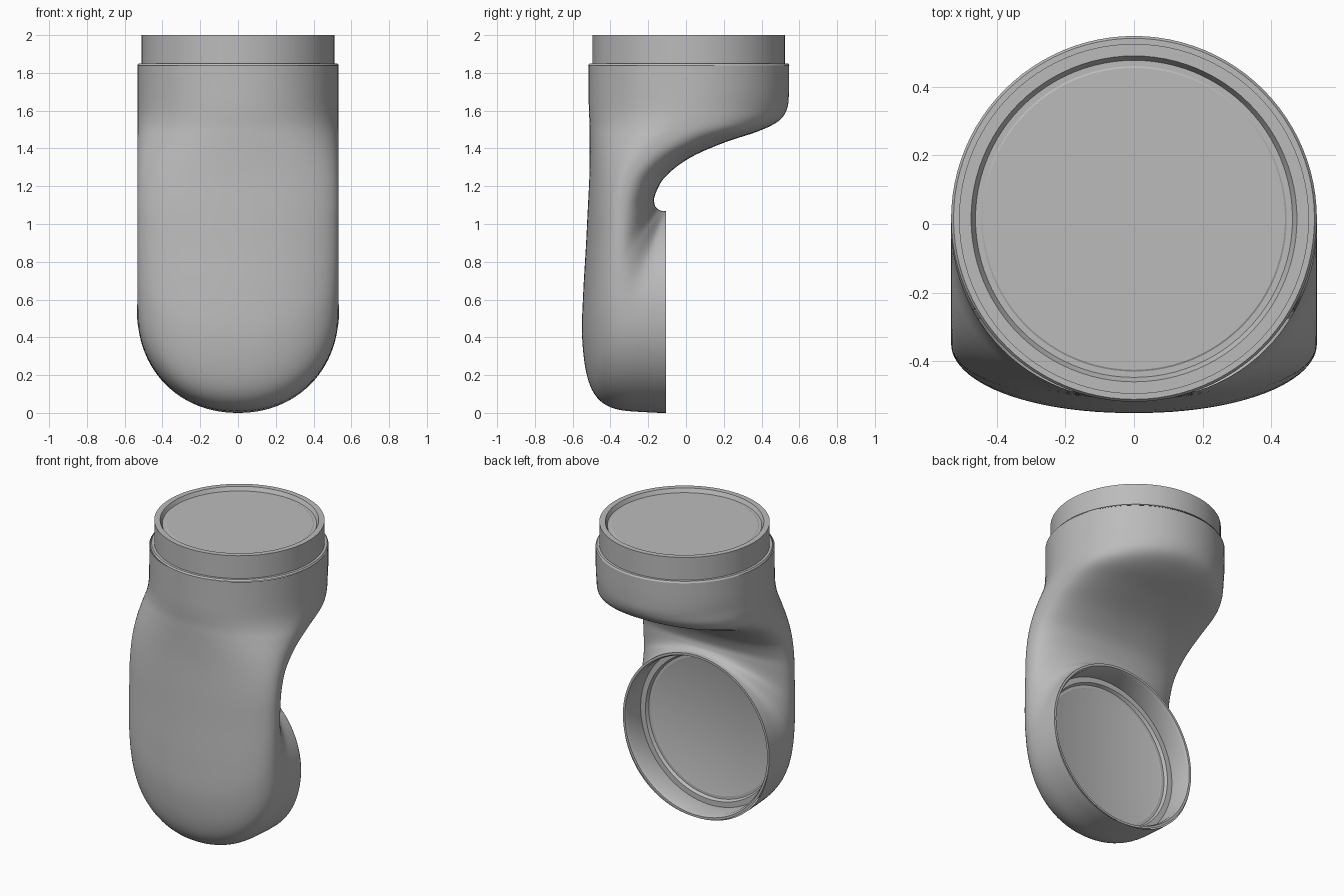
import bpy, bmesh, math
from mathutils import Vector

cube = bpy.data.objects.get("Cube")
if cube:
    bpy.data.objects.remove(cube, do_unlink=True)

grey = bpy.data.materials.new("mid_grey")
grey.use_nodes = True
colour = (0.5, 0.5, 0.5, 1)
grey.diffuse_color = colour
grey.node_tree.nodes["Principled BSDF"].inputs["Base Color"].default_value = colour

SEGMENTS = 96
WIDTH = 0.533          # half width of the elbow
TOP_Y = 0.015          # axis of the upper joint
LOW_Z = 0.535          # axis of the lower joint
LOW_Y = -0.105         # face of the lower joint


def loft(name, rings, cap=False, angle=30):
    """Skin a list of closed rings, optionally closing the last one."""
    bm = bmesh.new()
    loops = [[bm.verts.new(p) for p in ring] for ring in rings]
    for a, b in zip(loops, loops[1:]):
        for i in range(len(a)):
            j = (i + 1) % len(a)
            bm.faces.new((a[i], a[j], b[j], b[i]))
    if cap:
        bm.faces.new(loops[-1])
    bmesh.ops.recalc_face_normals(bm, faces=bm.faces)
    mesh = bpy.data.meshes.new(name)
    bm.to_mesh(mesh)
    bm.free()
    mesh.materials.append(grey)
    obj = bpy.data.objects.new(name, mesh)
    bpy.context.collection.objects.link(obj)
    bpy.ops.object.select_all(action="DESELECT")
    obj.select_set(True)
    bpy.context.view_layer.objects.active = obj
    bpy.ops.object.shade_smooth_by_angle(angle=math.radians(angle))
    return obj


def angles():
    return [math.tau * i / SEGMENTS for i in range(SEGMENTS)]


def section(oy, oz, iy, iz, n):
    """Planar oval from the outer to the inner point, squarer inside if n > 2."""
    outer, inner = Vector((0, oy, oz)), Vector((0, iy, iz))
    centre, half = (outer + inner) / 2, (outer - inner) / 2
    ring = []
    for t in angles():
        c, s = math.cos(t), math.sin(t)
        power = 2 / (n if c < 0 else 2.1)
        ring.append(centre + half * math.copysign(abs(c) ** power, c)
                    + Vector((WIDTH * math.copysign(abs(s) ** power, s), 0, 0)))
    return ring


def spline(keys, steps):
    """Smooth in-between values through all keys."""
    padded = [keys[0]] + keys + [keys[-1]]
    out = []
    for k in range(len(keys) - 1):
        for i in range(steps):
            t = i / steps
            out.append([b + t / 2 * (c - a + t * (2 * a - 5 * b + 4 * c - d
                        + t * (3 * (b - c) + d - a)))
                        for a, b, c, d in zip(*padded[k:k + 4])])
    return out + [keys[-1]]


# Elbow: front point (y, z), back point (y, z), squareness of the back
elbow_keys = [
    (-.515, 1.84, .545, 1.84, 2), (-.515, 1.72, .545, 1.7, 2),
    (-.515, 1.64, .535, 1.61, 2), (-.513, 1.58, .49, 1.545, 2.2),
    (-.51, 1.52, .38, 1.49, 2.6), (-.51, 1.45, .2, 1.43, 2.8),
    (-.51, 1.36, .02, 1.35, 2.7), (-.512, 1.24, -.11, 1.25, 2.5),
    (-.52, 1.08, -.165, 1.15, 2.4), (-.53, .88, -.165, 1.1, 2.2),
    (-.545, .62, -.15, 1.08, 2), (-.55, .4, -.13, 1.07, 2),
    (-.525, .2, -.12, 1.07, 2), (-.47, .08, -.115, 1.07, 2),
    (-.37, .02, -.11, 1.07, 2), (-.2, .003, -.107, 1.07, 2),
    (LOW_Y, 0, LOW_Y, 1.07, 2),
]
loft("elbow_body", [section(*k) for k in spline(elbow_keys, 5)], angle=50)


def upper(r, z):
    return [(r * math.sin(t), TOP_Y + r * math.cos(t), z) for t in angles()]


def lower(r, depth):
    return [(r * math.sin(t), LOW_Y - depth, LOW_Z + r * math.cos(t)) for t in angles()]


# Upper joint: ledge, plug collar and shallow recessed face
collar = [(.533, 1.84), (.526, 1.85), (.51, 1.85), (.51, 2), (.475, 2),
          (.462, 1.975), (.445, 1.975)]
loft("upper_collar", [upper(r, z) for r, z in collar])
loft("upper_disc", [upper(.445, 1.975), upper(.44, 1.978)], cap=True)

# Lower joint: rim, socket wall, inner step and back face
socket = [(.535, 0), (.52, 0), (.51, .02), (.51, .15), (.475, .15),
          (.465, .17), (.445, .17)]
loft("lower_socket", [lower(r, d) for r, d in socket])
loft("lower_disc", [lower(.445, .17), lower(.44, .172)], cap=True)
